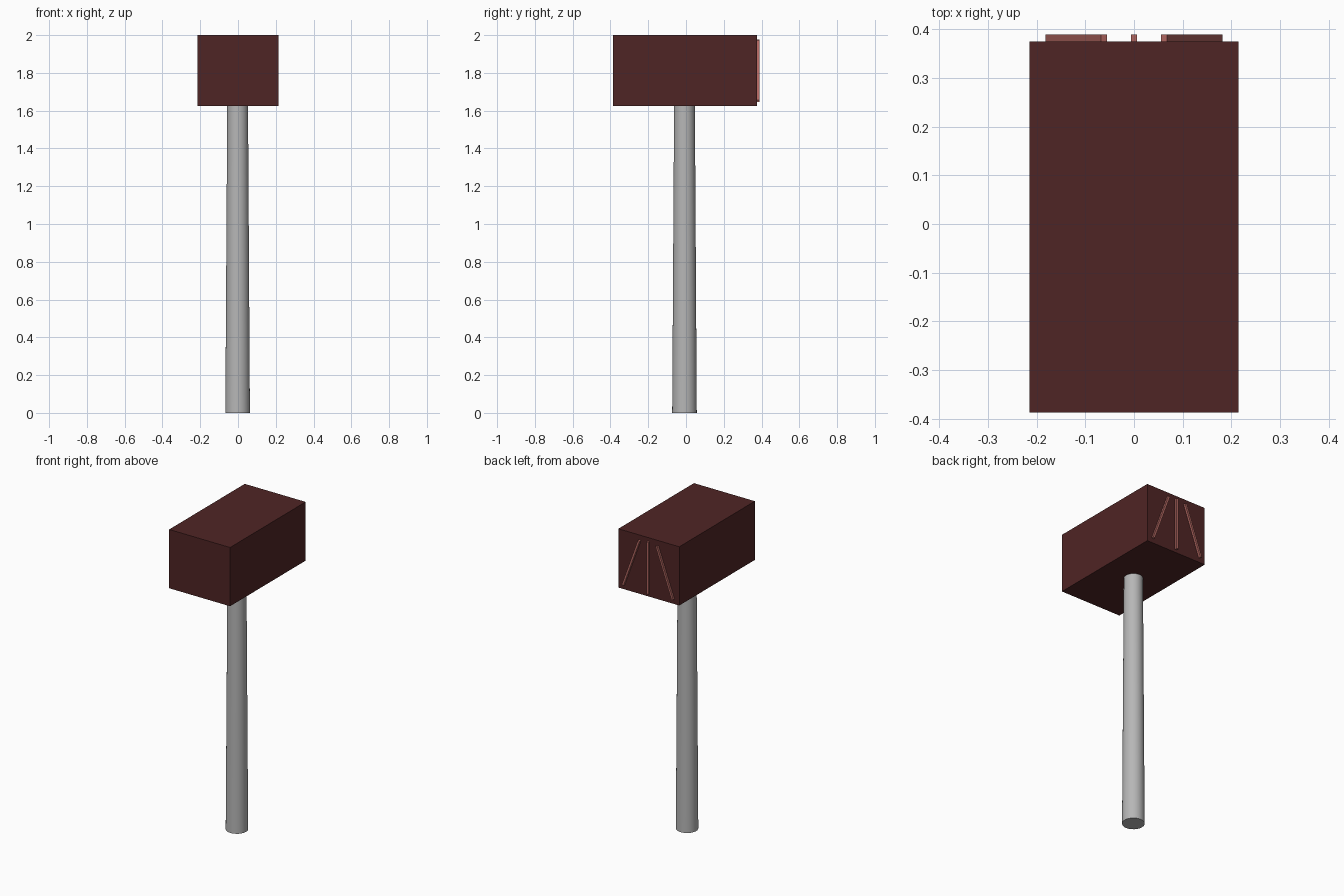
import bpy
from math import atan2, hypot

cube = bpy.data.objects.get("Cube")
if cube:
    bpy.data.objects.remove(cube, do_unlink=True)


def material(name, rgb):
    m = bpy.data.materials.new(name)
    m.use_nodes = True
    m.diffuse_color = (*rgb, 1)
    m.node_tree.nodes["Principled BSDF"].inputs["Base Color"].default_value = (*rgb, 1)
    return m


maroon = material("dark maroon", (0.078, 0.018, 0.018))
rose = material("dusty rose", (0.43, 0.13, 0.115))
grey = material("light grey", (0.47, 0.47, 0.47))


def box(name, centre, size, mat, tilt=0):
    bpy.ops.mesh.primitive_cube_add(size=1, location=centre, rotation=(0, tilt, 0))
    ob = bpy.context.object
    ob.name = name
    ob.scale = size
    ob.data.materials.append(mat)
    return ob


def bar(name, x_low, z_low, x_high, z_high):
    """Thin raised bar on the back face between two points."""
    dx, dz = x_high - x_low, z_high - z_low
    box(name, ((x_low + x_high) / 2, 0.38, (z_low + z_high) / 2),
        (0.013, 0.018, hypot(dx, dz)), rose, atan2(dx, dz))


# Block head
box("head", (0, -0.006, 1.8125), (0.43, 0.762, 0.375), maroon)

# Tapered handle
bpy.ops.mesh.primitive_cone_add(vertices=32, radius1=0.065, radius2=0.055,
                                depth=1.63, location=(-0.002, -0.008, 0.815))
handle = bpy.context.object
handle.name = "handle"
handle.data.materials.append(grey)
bpy.ops.object.shade_smooth_by_angle()

# Three fanned bars on the back
bar("middle_bar", 0, 1.645, 0, 1.977)
for side, label in ((1, "left"), (-1, "right")):
    bar(label + "_bar", side * 0.176, 1.655, side * 0.062, 1.968)
